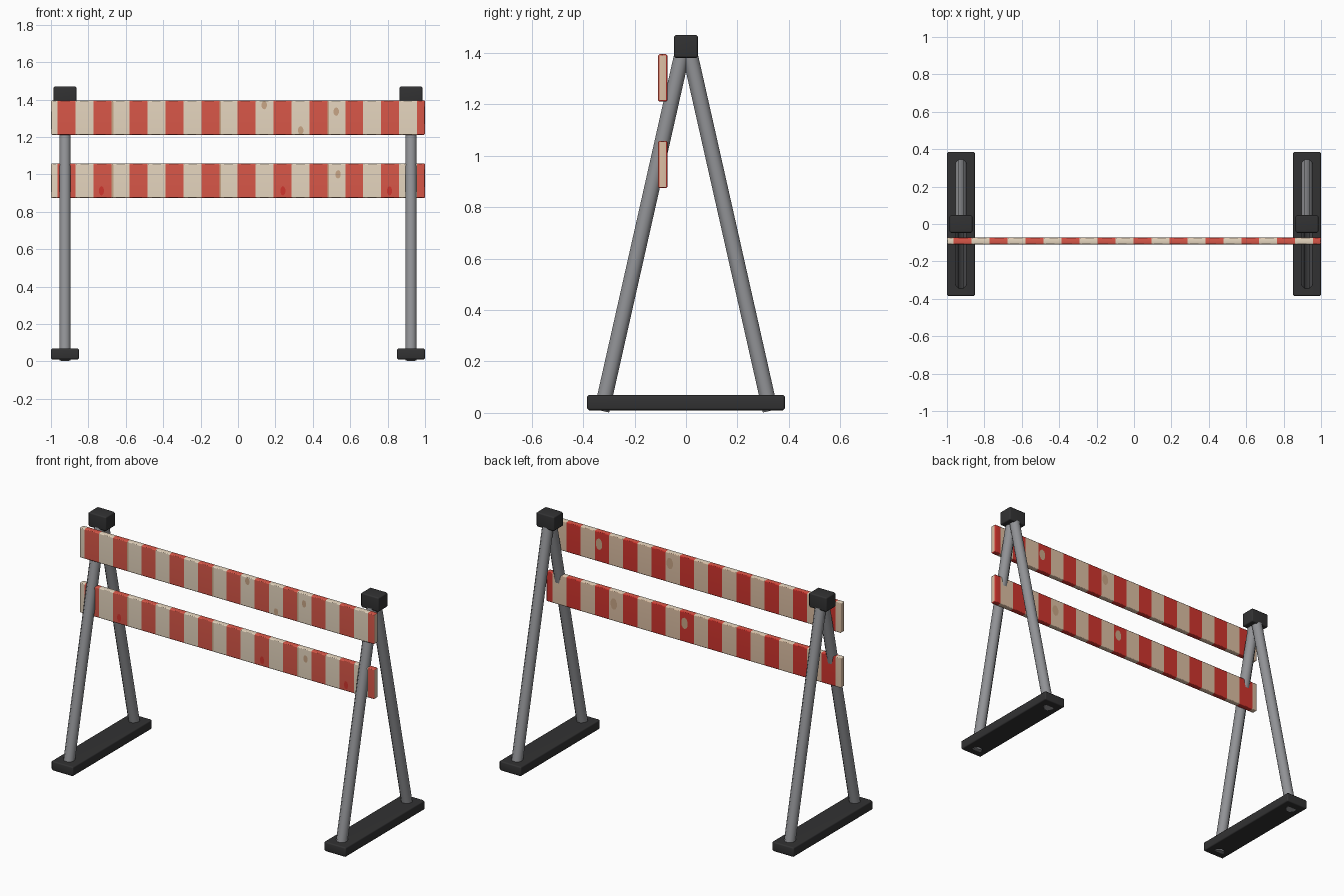
import bpy, bmesh, math
from mathutils import Vector, Matrix

cube = bpy.data.objects.get("Cube")
if cube:
    bpy.data.objects.remove(cube)


def material(name, rgb):
    m = bpy.data.materials.new(name)
    m.use_nodes = True
    m.diffuse_color = (*rgb, 1)
    m.node_tree.nodes["Principled BSDF"].inputs["Base Color"].default_value = (*rgb, 1)
    return m


RUBBER = material("black rubber", (0.032, 0.032, 0.033))
STEEL = material("grey steel", (0.285, 0.29, 0.305))
CREAM = material("faded cream", (0.79, 0.67, 0.52))
RED = material("faded red", (0.69, 0.095, 0.065))
BACK_CREAM = material("dusty cream", (0.72, 0.52, 0.37))
BACK_RED = material("deep red", (0.63, 0.035, 0.027))
STAIN = material("tan stain", (0.58, 0.38, 0.24))


def finish(name, bm, mats):
    mesh = bpy.data.meshes.new(name)
    bm.to_mesh(mesh)
    bm.free()
    ob = bpy.data.objects.new(name, mesh)
    bpy.context.collection.objects.link(ob)
    for m in mats:
        mesh.materials.append(m)
    return ob


def soften(ob):
    # Smooth bevels while large faces stay flat
    ob.data.shade_smooth()
    ob.modifiers.new("Weighted normals", 'WEIGHTED_NORMAL')


def box(center, size, bevel):
    bm = bmesh.new()
    bmesh.ops.create_cube(bm, size=1, matrix=Matrix.Translation(center) @ Matrix.Diagonal((*size, 1)))
    bmesh.ops.bevel(bm, geom=bm.edges[:], offset=bevel, segments=1, affect='EDGES')
    return bm


def leg(name, bottom, top, radius):
    # Octagonal tube with one flat side towards the front
    a, b = Vector(bottom), Vector(top)
    turn = (b - a).to_track_quat('Z', 'Y').to_matrix().to_4x4()
    place = Matrix.Translation((a + b) / 2) @ turn @ Matrix.Rotation(math.pi / 8, 4, 'Z')
    bm = bmesh.new()
    bmesh.ops.create_cone(bm, cap_ends=True, segments=8, radius1=radius, radius2=radius,
                          depth=(b - a).length, matrix=place)
    for f in bm.faces:
        f.smooth = len(f.verts) == 4
    for e in bm.edges:
        e.smooth = all(f.smooth for f in e.link_faces)
    finish(name, bm, [STEEL])


# Two A-frame stands
for side, x in (("left", 0.925), ("right", -0.925)):
    soften(finish(side + "_foot", box((x, 0, 0.04), (0.15, 0.77, 0.06), 0.008), [RUBBER]))
    soften(finish(side + "_cap", box((x, 0, 1.425), (0.123, 0.094, 0.09), 0.008), [RUBBER]))
    for end, s in (("front", -1), ("back", 1)):
        leg(f"{side}_{end}_leg", (x, s * 0.328, 0.008), (x, s * 0.012, 1.41), 0.0325)

# Striped planks
PLANK_Y, THICK = -0.0905, 0.036
START, PITCH, WIDTH, WORN = -0.964, 0.1922, 0.096, 0.009


def plank(name, z):
    bm = box((0, PLANK_Y, z), (2, THICK, 0.184), 0.005)
    for k in range(11):
        for dx in (0, WIDTH, WIDTH + WORN):
            x = START + k * PITCH + dx
            if x < 0.99:
                bmesh.ops.bisect_plane(bm, geom=bm.verts[:] + bm.edges[:] + bm.faces[:],
                                       plane_co=(x, 0, 0), plane_no=(1, 0, 0))
    for f in bm.faces:
        f.normal_update()
        c, n = f.calc_center_median(), f.normal
        k, offset = divmod(c.x - START, PITCH)
        back = n.y > 0.5 or n.z < -0.5 or abs(n.x) > 0.9
        red = offset < WIDTH and abs(n.x) < 0.9
        f.material_index = (1 if red else 0) + (2 if back else 0)
        if n.y < -0.9 and WIDTH < offset < WIDTH + WORN and k % 3 == 1:
            f.material_index = 4
    soften(finish(name, bm, [CREAM, RED, BACK_CREAM, BACK_RED, STAIN]))


plank("upper_plank", 1.303)
plank("lower_plank", 0.966)


# Worn spots as thin oval patches just proud of the planks
def spot(name, x, z, width, height, facing, mat):
    y = PLANK_Y + facing * (THICK / 2 + 0.0015)
    place = (Matrix.Translation((x, y, z)) @ Matrix.Diagonal((width, 1, height, 1))
             @ Matrix.Rotation(-facing * math.pi / 2, 4, 'X'))
    bm = bmesh.new()
    bmesh.ops.create_circle(bm, cap_ends=True, segments=10, radius=0.5, matrix=place)
    finish(name, bm, [mat])


for i, (x, z) in enumerate([(0.14, 1.37), (0.335, 1.235), (0.525, 1.335), (0.535, 1.0)]):
    spot(f"front_stain_{i + 1}", x, z, 0.03, 0.045, -1, STAIN)
for i, x in enumerate([-0.73, 0.24, 0.81]):
    spot(f"front_scuff_{i + 1}", x, 0.912, 0.028, 0.05, -1, BACK_RED)
for i, (x, z) in enumerate([(0.64, 1.32), (0.16, 1.33), (0.54, 0.98), (0.06, 0.99)]):
    spot(f"back_stain_{i + 1}", x, z, 0.045, 0.07, 1, STAIN)
